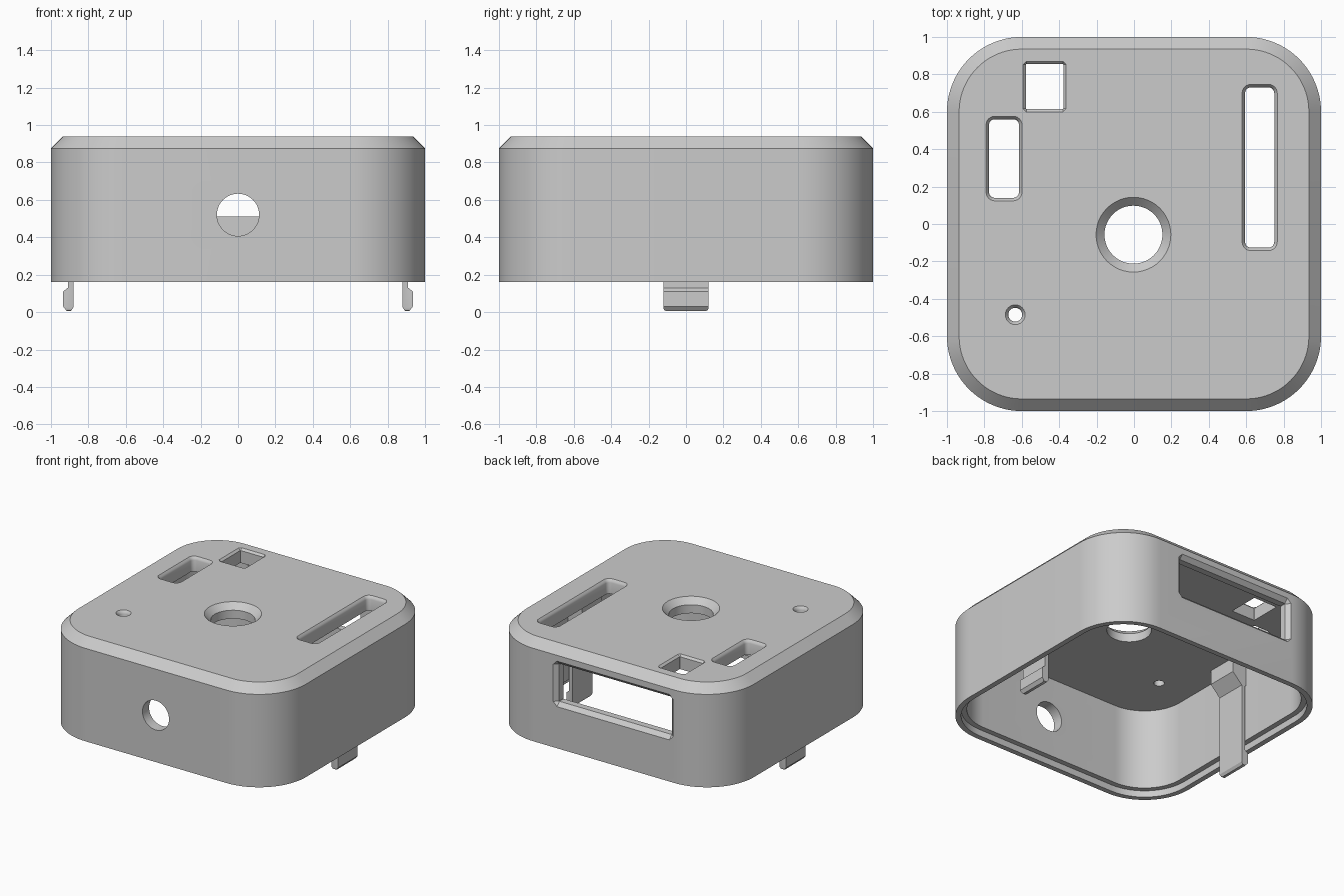
import bpy
import bmesh
import math
from mathutils import Matrix

cube = bpy.data.objects.get("Cube")
if cube:
    bpy.data.objects.remove(cube, do_unlink=True)

grey = bpy.data.materials.new("plain_grey")
grey.use_nodes = True
color = (0.6, 0.6, 0.6, 1)
grey.diffuse_color = color
grey.node_tree.nodes["Principled BSDF"].inputs["Base Color"].default_value = color


def finish(name, bm):
    bmesh.ops.remove_doubles(bm, verts=bm.verts, dist=1e-5)
    bmesh.ops.recalc_face_normals(bm, faces=bm.faces)
    mesh = bpy.data.meshes.new(name)
    bm.to_mesh(mesh)
    bm.free()
    mesh.materials.append(grey)
    obj = bpy.data.objects.new(name, mesh)
    bpy.context.collection.objects.link(obj)
    return obj


def activate(obj):
    bpy.ops.object.select_all(action="DESELECT")
    obj.select_set(True)
    bpy.context.view_layer.objects.active = obj


def loft(name, center, half, radius, sections, tilt=0, steps=12):
    """Closed solid through rounded rectangles; sections are (growth, height)."""
    bm = bmesh.new()
    rings = []
    for grow, z in sections:
        ring = []
        for i in range(4):
            sx = 1 if i in (0, 3) else -1
            sy = 1 if i < 2 else -1
            for k in range(steps + 1):
                a = math.pi / 2 * (i + k / steps)
                r = radius + grow
                x = center[0] + sx * (half[0] - radius) + r * math.cos(a)
                y = center[1] + sy * (half[1] - radius) + r * math.sin(a)
                ring.append(bm.verts.new((x, y, z)))
        rings.append(ring)
    n = len(rings[0])
    for low, high in zip(rings, rings[1:]):
        for i in range(n):
            j = (i + 1) % n
            bm.faces.new((low[i], low[j], high[j], high[i]))
    bm.faces.new(rings[0])
    bm.faces.new(rings[-1])
    bmesh.ops.transform(bm, matrix=Matrix.Rotation(math.radians(tilt), 4, "X"), verts=bm.verts)
    return finish(name, bm)


# Hollow shell: ceiling, inner wall, stepped rim, outer wall, chamfered top
shell = loft("case_shell", (0, 0), (1, 1), 0.4,
             [(-0.08, 0.83), (-0.08, 0.21), (-0.04, 0.21), (-0.04, 0.16),
              (0, 0.16), (0, 0.875), (-0.065, 0.94)], steps=20)

# Cutters for the openings
soft = [(0, 0.7), (0, 0.915), (0.005, 0.928), (0.016, 0.94), (0.016, 1)]
cutters = [
    loft("short_slot_cutter", (-0.695, 0.35), (0.08, 0.21), 0.03, soft, steps=6),
    loft("long_slot_cutter", (0.672, 0.302), (0.078, 0.428), 0.03, soft, steps=6),
    loft("small_hole_cutter", (-0.635, -0.485), (0.037, 0.037), 0.037, soft, steps=6),
    loft("square_hole_cutter", (-0.478, 0.735), (0.1, 0.12), 0.002,
         [(0, 0.7), (0, 0.925), (0.015, 0.94), (0.015, 1)], steps=1),
    loft("center_hole_cutter", (-0.003, -0.057), (0.155, 0.155), 0.155,
         [(0, 0.7), (0, 0.895), (0.045, 0.94), (0.045, 1)]),
    loft("front_hole_cutter", (0, 0.52), (0.113, 0.113), 0.113,
         [(0, 0.8), (0, 1.1)], tilt=90),
    loft("back_window_cutter", (-0.08, -0.655), (0.48, 0.145), 0.002,
         [(0, 0.8), (0, 0.97), (0.03, 1), (0.03, 1.1)], tilt=-90, steps=1),
]
for cutter in cutters:
    mod = shell.modifiers.new("opening", "BOOLEAN")
    mod.operation = "DIFFERENCE"
    mod.solver = "EXACT"
    mod.object = cutter
    activate(shell)
    bpy.ops.object.modifier_apply(modifier=mod.name)
for cutter in cutters:
    bpy.data.objects.remove(cutter, do_unlink=True)
activate(shell)
bpy.ops.object.shade_smooth_by_angle(angle=math.radians(25))

# Snap clips hanging from the ceiling on both sides
profile = [(0.88, 0.025), (0.893, 0.005), (0.915, 0.005), (0.935, 0.03),
           (0.935, 0.11), (0.91, 0.13), (0.91, 0.64), (0.93, 0.66),
           (0.93, 0.84), (0.8, 0.84), (0.8, 0.72), (0.88, 0.64)]
for side, sign in (("left", 1), ("right", -1)):
    bm = bmesh.new()
    face = bm.faces.new([bm.verts.new((sign * x, -0.12, z)) for x, z in profile])
    out = bmesh.ops.extrude_face_region(bm, geom=[face])
    moved = [v for v in out["geom"] if isinstance(v, bmesh.types.BMVert)]
    bmesh.ops.translate(bm, vec=(0, 0.24, 0), verts=moved)
    # Clip the lower corners of the hook
    low = [e for e in bm.edges if abs(e.verts[0].co.y - e.verts[1].co.y) < 0.01
           and max(v.co.z for v in e.verts) < 0.01]
    bmesh.ops.bevel(bm, geom=low, offset=0.015, segments=2, affect="EDGES", profile=0.5)
    clip = finish(side + "_snap_clip", bm)
    activate(clip)
    bpy.ops.object.shade_smooth_by_angle(angle=math.radians(25))
